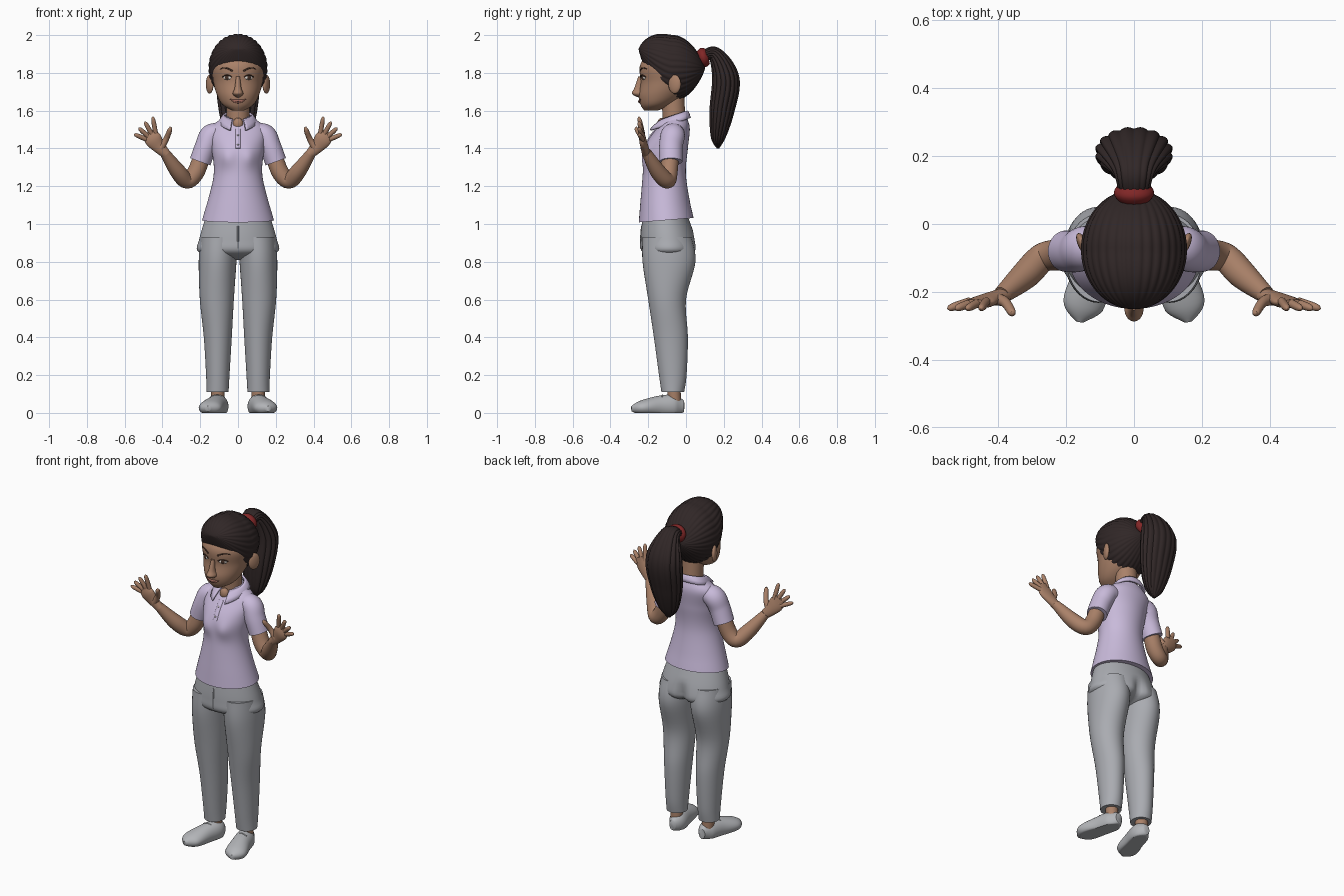
import bpy, bmesh, math
from mathutils import Vector, Matrix

if "Cube" in bpy.data.objects:
    bpy.data.objects.remove(bpy.data.objects["Cube"], do_unlink=True)

X, Y, Z = Matrix.Identity(3)


def material(name, red, green, blue):
    mat = bpy.data.materials.new(name)
    mat.use_nodes = True
    mat.diffuse_color = (red, green, blue, 1)
    shader = next(node for node in mat.node_tree.nodes if node.type == 'BSDF_PRINCIPLED')
    shader.inputs["Base Color"].default_value = mat.diffuse_color
    shader.inputs["Roughness"].default_value = .7
    return mat


SKIN = material("skin", .4, .22, .14)
LIPS = material("lips", .33, .13, .1)
SHIRT = material("lavender_cloth", .58, .49, .7)
TROUSER = material("grey_cloth", .4, .41, .44)
SHOE = material("shoe_grey", .45, .46, .48)
HAIR = material("dark_hair", .03, .02, .02)
RED = material("red_band", .22, .02, .02)
WHITE = material("eye_white", .7, .66, .62)
BROWN = material("dark_brown", .06, .03, .02)


def steps(count):
    return [i / count for i in range(count + 1)]


def finish(name, bm, mat, mirror=False):
    """Turn a bmesh into a smooth object, with a twin across x if asked."""
    bmesh.ops.recalc_face_normals(bm, faces=bm.faces)
    mesh = bpy.data.meshes.new(name)
    bm.to_mesh(mesh)
    bm.free()
    mesh.materials.append(mat)
    mesh.shade_smooth()
    mesh.set_sharp_from_angle(angle=math.radians(55))
    part = bpy.data.objects.new(name, mesh)
    bpy.context.scene.collection.objects.link(part)
    if mirror:
        part.modifiers.new("mirror", 'MIRROR').use_mirror_merge = False
    return part


def spline(points, sub):
    """Smooth curve through tuples of position and section size."""
    p = [points[0], *points, points[-1]]
    curve = []
    for i in range(len(points) - 1):
        for k in range(sub):
            t = k / sub
            curve.append([b + t / 2 * (c - a + t * (2 * a - 5 * b + 4 * c - d + t * (3 * (b - c) + d - a)))
                          for a, b, c, d in zip(*p[i:i + 4])])
    return curve + [list(points[-1])]


def tube(name, points, mat, ref=Y, axis=None, sides=32, sub=6, flat=1, ridge=0, lobes=0,
         deform=None, mirror=False):
    """Elliptical loft; sections follow the path, or stay square to a fixed axis."""
    rows = spline(points, sub)
    centres = [Vector(row[:3]) for row in rows]
    last = len(rows) - 1
    bm, rings = bmesh.new(), []
    for i, (row, centre) in enumerate(zip(rows, centres)):
        along = axis or (centres[min(i + 1, last)] - centres[max(i - 1, 0)]).normalized()
        u = (ref - along * ref.dot(along)).normalized()
        v = along.cross(u)
        wide, deep = (v, u) if ref == Y else (u, v)
        half_width, half_depth = row[3], row[3] * flat if len(row) == 4 else row[4]
        ring = []
        for k in range(sides):
            angle = math.tau * k / sides
            swell = 1 + ridge * (abs(math.sin(lobes * angle / 2)) - .6)
            co = centre + swell * (wide * half_width * math.cos(angle) + deep * half_depth * math.sin(angle))
            ring.append(bm.verts.new(deform(co) if deform else co))
        rings.append(ring)
    for low, high in zip(rings, rings[1:]):
        for k in range(sides):
            bm.faces.new((low[k - 1], low[k], high[k], high[k - 1]))
    bm.faces.new(rings[0])
    bm.faces.new(rings[-1])
    return finish(name, bm, mat, mirror)


def levels(rows):
    """Rows of height, front y, back y and half width to level sections."""
    return [(0, (front + back) / 2, z, width, (back - front) / 2) for z, front, back, width in rows]


def front_of(sections, x, z):
    """Front y of a level loft, and how far the surface turns sideways there."""
    row = min(spline(sections, 30), key=lambda r: abs(r[2] - z))
    rise = math.sqrt(1 - (x / row[3]) ** 2)
    return row[1] - row[4] * rise, math.atan2(x / row[3] ** 2, rise / row[4])


def ball(name, centre, size, mat, turn=0, mirror=False):
    bm = bmesh.new()
    place = Matrix.Translation(centre) @ Matrix.Rotation(turn, 4, 'Z') @ Matrix.Diagonal((*size, 1))
    bmesh.ops.create_uvsphere(bm, u_segments=24, v_segments=14, radius=1, matrix=place)
    finish(name, bm, mat, mirror)


# Head and neck
head = levels([(1.6, -.22, -.15, .03), (1.63, -.24, -.08, .08), (1.68, -.25, -.01, .11),
               (1.75, -.24, .04, .13), (1.85, -.24, .06, .14), (1.96, -.15, 0, .06)])
tube("head", head, SKIN, axis=Z, sides=48)
tube("neck", [(0, -.06, 1.5, .06), (0, -.07, 1.68, .06)], SKIN)


def on_face(x, z, lift, tall, deep):
    return x, front_of(head, x, z)[0] - lift, z, tall, deep


# Nose and ears
tube("nose", [(0, -.24, 1.78, .01), (0, -.25, 1.72, .018), (0, -.25, 1.69, .028), (0, -.24, 1.67, .01)],
     SKIN, axis=Z, flat=1.3)
ball("ear", X * .15 - Y * .06 + Z * 1.74, (.015, .036, .05), SKIN, math.radians(-25), mirror=True)

# Eyes, lids and brows
eye_x, eye_z = .058, 1.775
eye_y, turn = front_of(head, eye_x, eye_z)
eye = Vector((eye_x, eye_y, eye_z))
outward = X * math.sin(turn) - Y * math.cos(turn)
ball("eye", eye - outward * .007, (.026, .012, .013), WHITE, turn, mirror=True)
ball("iris", eye + outward * .002, (.011, .005, .011), BROWN, turn, mirror=True)
tube("upper_lid", [on_face(eye_x + .05 * (t - .5), eye_z + .04 * t * (1 - t) + .003, .002, .003, .004)
                   for t in steps(4)], BROWN, sides=10, mirror=True)
tube("eyebrow", [on_face(.03 + .065 * t, 1.81 + .016 * math.sin(2.4 * t), .001, .005 - .003 * t, .003)
                 for t in steps(4)], BROWN, sides=10, mirror=True)

# Smiling mouth
smile = [(2 * t - 1, 1 - (2 * t - 1) ** 2) for t in steps(8)]
tube("lips", [on_face(.04 * side, 1.66 - .011 * mid, .001, .001 + .009 * mid, .002 + .004 * mid)
              for side, mid in smile], LIPS, sides=14)
tube("mouth_line", [on_face(.043 * side, 1.661 - .012 * mid, .001 + .005 * mid, .0015, .0015)
                    for side, mid in smile], BROWN, sides=8)


# Hair combed back from an arched hairline
def hair_section(angle):
    front, swell = math.cos(angle), math.sin(angle)
    middle = 1.825 + .1 * max(front, 0) ** 1.4
    return 0, -.075 - .176 * front, middle, .155 * swell, .175 * swell ** 1.6


tube("combed_hair", [hair_section(.05 + 3 * t) for t in steps(50)], HAIR, ref=X, axis=Y,
     sides=160, sub=1, ridge=.03, lobes=32)

# Banded ponytail
tube("ponytail", [(0, .07, 1.87, .04), (0, .15, 1.9, .06), (0, .21, 1.77, .11), (0, .19, 1.6, .1),
                  (0, .17, 1.46, .06), (0, .17, 1.4, .01)],
     HAIR, ref=X, sides=128, sub=10, flat=.65, ridge=.08, lobes=16)
band_start, band_end = Vector((0, .068, 1.875)), Vector((0, .116, 1.888))
tube("hair_band", [(*band_start.lerp(band_end, t), .045 + .014 * math.sin(math.pi * t)) for t in steps(6)],
     RED, ref=X, flat=.88)


# Polo shirt with a sloping hem
def body_shape(co):
    if co.z < 1.1:
        co.z += (co.y + .11) * (1.1 - co.z)
    if co.y < -.12:
        co.y -= .016 * math.exp(-((abs(co.x) - .06) / .04) ** 2 - ((co.z - 1.35) / .05) ** 2)
    return co


shirt = levels([(1.02, -.25, .04, .19), (1.25, -.23, 0, .13), (1.4, -.22, .01, .14), (1.5, -.16, .02, .15),
                (1.55, -.12, .01, .1), (1.57, -.11, 0, .07)])
tube("shirt_body", shirt, SHIRT, axis=Z, sides=64, sub=10, deform=body_shape)
tube("sleeve", [(.08, -.07, 1.48, .05), (.14, -.07, 1.47, .06), (.17, -.08, 1.41, .058), (.2, -.08, 1.33, .057)],
     SHIRT, flat=1.07, mirror=True)

# Button placket and open neck
tube("placket", [(0, front_of(shirt, 0, z)[0], z, .014, .006) for z in (1.4, 1.43, 1.47, 1.5)], SHIRT, sides=12)
for z in (1.42, 1.47):
    ball("button", Z * z + Y * (front_of(shirt, 0, z)[0] - .005), (.005, .005, .005), WHITE)
ball("open_neck", Z * 1.53 - Y * .13, (.028, .022, .032), SKIN)

# Turned-down collar, split at the front
bm = bmesh.new()
strips = []
for t in steps(40):
    angle = math.radians(312 * (t - .5))
    side, back = math.sin(angle), math.cos(angle)
    front = (1 - back) / 2
    upper = Vector((.07 * side, .066 * back - .06, 1.597 - .045 * front))
    lower = Vector((.1 * side, (.08 + .064 * front) * back - .06, upper.z - .036 - .024 * front ** 3))
    strips.append([bm.verts.new(upper.lerp(lower, s) + Z * .006 * math.sin(math.pi * s)) for s in steps(3)])
for this, following in zip(strips, strips[1:]):
    for k in range(3):
        bm.faces.new((this[k], this[k + 1], following[k + 1], following[k]))
fold = finish("collar", bm, SHIRT).modifiers.new("thickness", 'SOLIDIFY')
fold.thickness, fold.offset = .011, 0

# Bent arms
tube("arm", [(.18, -.08, 1.4, .044), (.22, -.09, 1.28, .046), (.27, -.1, 1.23, .043), (.32, -.15, 1.28, .042),
             (.39, -.21, 1.38, .026)], SKIN, mirror=True)

# Raised open hands with fanned fingers
tube("palm", [(.38, -.21, 1.37, .025, .023), (.42, -.22, 1.41, .035, .02), (.45, -.23, 1.45, .045, .018),
              (.47, -.23, 1.49, .03, .008)], SKIN, mirror=True)
for i, name in enumerate(("index_finger", "middle_finger", "ring_finger", "little_finger")):
    base = Vector((.435 + .016 * i, -.228, 1.474 - .009 * i))
    lean = math.radians(10 + 19 * i)
    reach = (X * math.sin(lean) + Z * math.cos(lean)) * (.097 - .008 * i) - Y * .022
    tube(name, [(*(base + reach * t), .001 + .0115 * math.sqrt(1 - t ** 6)) for t in steps(12)],
         SKIN, sides=14, sub=1, mirror=True)
tube("thumb", [(.41, -.22, 1.4, .02), (.38, -.23, 1.45, .015), (.36, -.26, 1.5, .012), (.36, -.26, 1.515, .002)],
     SKIN, sides=16, mirror=True)


# Trousers with a cleft seat
def seat_shape(co):
    if co.y > -.05:
        co.y -= .03 * math.exp(-(co.x / .03) ** 2) * min(1, max(0, (.96 - co.z) / .08))
    return co


hips = levels([(1.04, -.23, .01, .17), (.92, -.24, .05, .205), (.85, -.23, .05, .207), (.81, -.14, -.03, .06)])
tube("trouser_hips", hips, TROUSER, axis=Z, sides=64, deform=seat_shape)
tube("trouser_leg", [(.1, -.1, .93, .1, .13), (.108, -.09, .8, .1, .14), (.112, -.1, .6, .09, .1),
                     (.107, -.08, .4, .074, .09), (.107, -.07, .2, .062, .073), (.108, -.07, .11, .058, .06)],
     TROUSER, axis=Z, sides=40, mirror=True)
tube("trouser_fly", [(0, front_of(hips, 0, z)[0], z, .004, .003) for z in (.99, .93, .87)], TROUSER, sides=8)


# Ankles and flat-soled shoes, toes turned out
def flat_sole(co):
    co.z = max(co.z, 0)
    return co


tube("ankle", [(.106, -.06, .05, .034), (.108, -.065, .14, .036)], SKIN, mirror=True)
tube("shoe", [(.1, -.01, .035, .02, .03), (.1, -.06, .035, .05, .06), (.12, -.14, .033, .055, .058),
              (.15, -.24, .026, .06, .038), (.16, -.288, .022, .012, .014)],
     SHOE, ref=X, sides=40, deform=flat_sole, mirror=True)
for i in range(3):
    knot = Vector((.117 + .0075 * i, -.125 - .026 * i, .094 - .0085 * i))
    tube("shoe_lace", [(*(knot + X * .028 * s - Z * .01 * s * s), .004) for s in (-1, 0, 1)],
         SHOE, sides=8, mirror=True)
